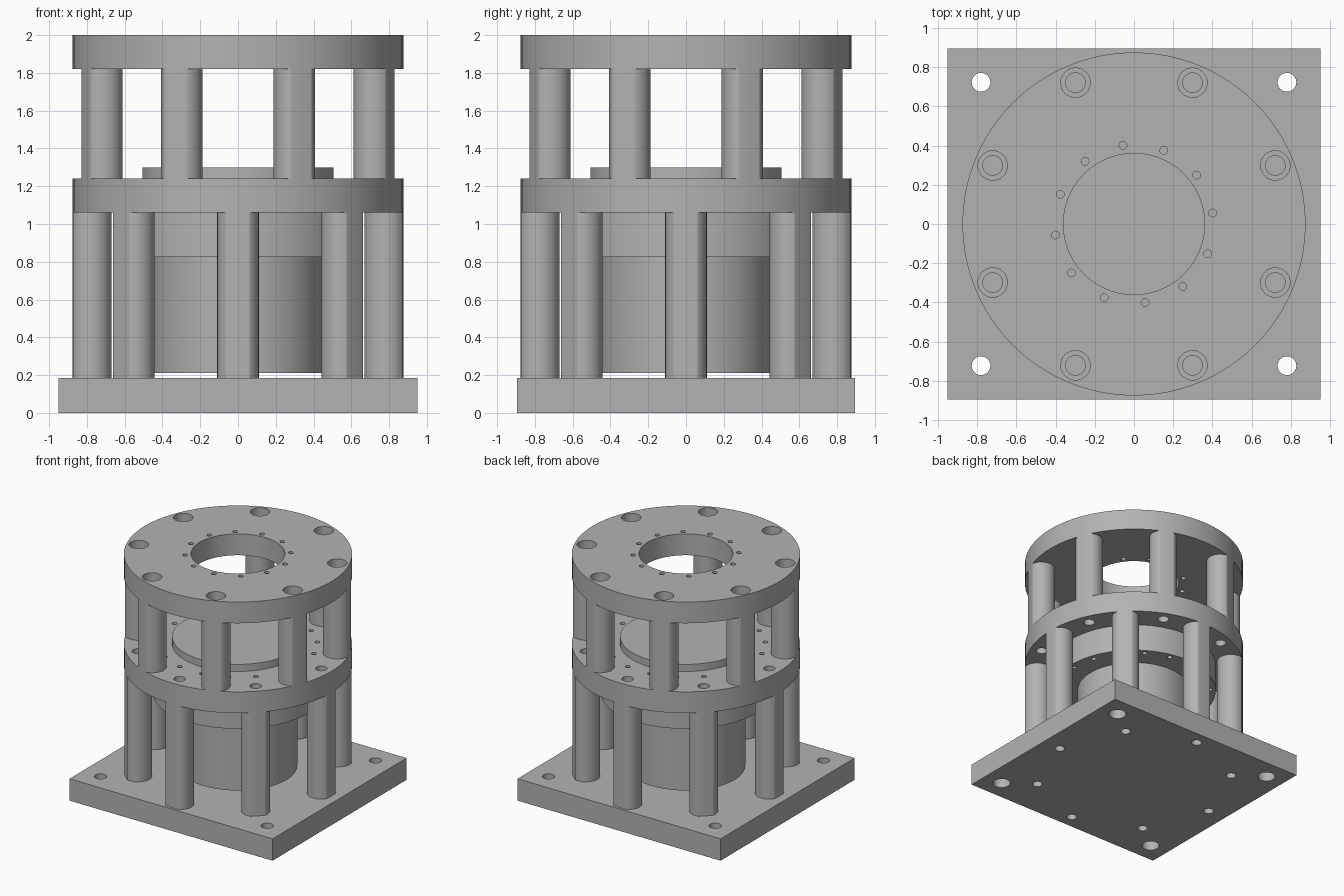
import bpy
import bmesh
from math import cos, sin, radians
from mathutils import Matrix

if "Cube" in bpy.data.objects:
    bpy.data.objects.remove(bpy.data.objects["Cube"])

steel = bpy.data.materials.new("machined grey")
steel.use_nodes = True
grey = (0.45, 0.45, 0.45, 1)
steel.diffuse_color = grey
steel.node_tree.nodes["Principled BSDF"].inputs["Base Color"].default_value = grey

# Main dimensions
DISC_R = 0.875
BOLT_R = 0.78
COLUMN_R = 0.11
PLATE_TOP, MID_LOW, MID_TOP, CAP_LOW, CAP_TOP = 0.185, 1.06, 1.24, 1.82, 2.0


def ring(count, radius, start=0.0):
    """Evenly spaced centres on a circle."""
    angles = [radians(start + 360 * i / count) for i in range(count)]
    return [(radius * cos(a), radius * sin(a)) for a in angles]


def make(name, bm):
    mesh = bpy.data.meshes.new(name)
    bm.to_mesh(mesh)
    bm.free()
    mesh.materials.append(steel)
    obj = bpy.data.objects.new(name, mesh)
    bpy.context.collection.objects.link(obj)
    return obj


def cylinders(name, centres, radius, low, high, sides):
    bm = bmesh.new()
    for x, y in centres:
        place = Matrix.Translation((x, y, (low + high) / 2))
        bmesh.ops.create_cone(bm, cap_ends=True, segments=sides, radius1=radius,
                              radius2=radius, depth=high - low, matrix=place)
    return make(name, bm)


def disc(name, radius, low, high):
    return cylinders(name, [(0, 0)], radius, low, high, 96)


def combine(obj, tool, operation):
    mod = obj.modifiers.new("cut", 'BOOLEAN')
    mod.operation = operation
    mod.solver = 'EXACT'
    mod.object = tool
    bpy.context.view_layer.objects.active = obj
    bpy.ops.object.modifier_apply(modifier=mod.name)
    bpy.data.objects.remove(tool)


def drill(obj, centres, radius, low, high, sides=24):
    combine(obj, cylinders("drill", centres, radius, low, high, sides), 'DIFFERENCE')


def columns(name, centres, low, high):
    """Round posts trimmed flush with the rim of the discs."""
    posts = cylinders(name, centres, COLUMN_R, low, high, 48)
    combine(posts, disc("trim", DISC_R, low - 0.1, high + 0.1), 'INTERSECT')
    return posts


lower_bolts = ring(8, BOLT_R)
upper_bolts = ring(8, BOLT_R, 22.5)
flange_bolts = ring(18, 0.61, 18)
corners = [(x, y) for x in (-0.78, 0.78) for y in (-0.723, 0.723)]

# Square base plate with counterbored corner holes
bm = bmesh.new()
bmesh.ops.create_cube(bm, size=1, matrix=Matrix.Translation((0, 0, PLATE_TOP / 2))
                      @ Matrix.Diagonal((1.9, 1.79, PLATE_TOP, 1)))
base_plate = make("base_plate", bm)
drill(base_plate, corners, 0.048, -0.1, 0.3)
drill(base_plate, corners, 0.07, -0.1, 0.09)
drill(base_plate, lower_bolts, 0.04, -0.1, 0.3)

# Middle disc
middle_disc = disc("middle_disc", DISC_R, MID_LOW, MID_TOP)
drill(middle_disc, lower_bolts + upper_bolts, 0.045, MID_LOW - 0.1, MID_TOP + 0.1)
drill(middle_disc, flange_bolts, 0.02, MID_LOW - 0.1, MID_TOP + 0.1, 12)
drill(middle_disc, [(0, 0)], 0.505, MID_LOW - 0.1, MID_TOP + 0.1, 96)

# Top disc with bore, counterbored bolt holes and a ring of small holes
top_disc = disc("top_disc", DISC_R, CAP_LOW, CAP_TOP)
drill(top_disc, [(0, 0)], 0.36, CAP_LOW - 0.1, CAP_TOP + 0.1, 96)
drill(top_disc, upper_bolts, 0.05, CAP_LOW - 0.1, CAP_TOP + 0.1)
drill(top_disc, upper_bolts, 0.075, CAP_TOP - 0.09, CAP_TOP + 0.1, 32)
drill(top_disc, ring(12, 0.405, 8), 0.02, CAP_LOW - 0.1, CAP_TOP + 0.1, 12)

# Two staggered tiers of columns
lower_columns = columns("lower_columns", lower_bolts, PLATE_TOP, MID_LOW)
upper_columns = columns("upper_columns", upper_bolts, MID_TOP, CAP_LOW)

# Hanging drive unit: body, bolted flange and raised spigot
drive_body = disc("drive_body", 0.455, 0.21, 0.825)
drive_flange = disc("drive_flange", 0.655, 0.825, MID_LOW)
drill(drive_flange, flange_bolts, 0.02, 0.7, MID_LOW + 0.1, 12)
drive_spigot = disc("drive_spigot", 0.505, MID_LOW, 1.3)

# Smooth round walls, crisp edges
bpy.ops.object.select_all(action='DESELECT')
for part in (base_plate, middle_disc, top_disc, lower_columns, upper_columns,
             drive_body, drive_flange, drive_spigot):
    part.select_set(True)
    bpy.context.view_layer.objects.active = part
bpy.ops.object.shade_smooth_by_angle(angle=radians(32))
